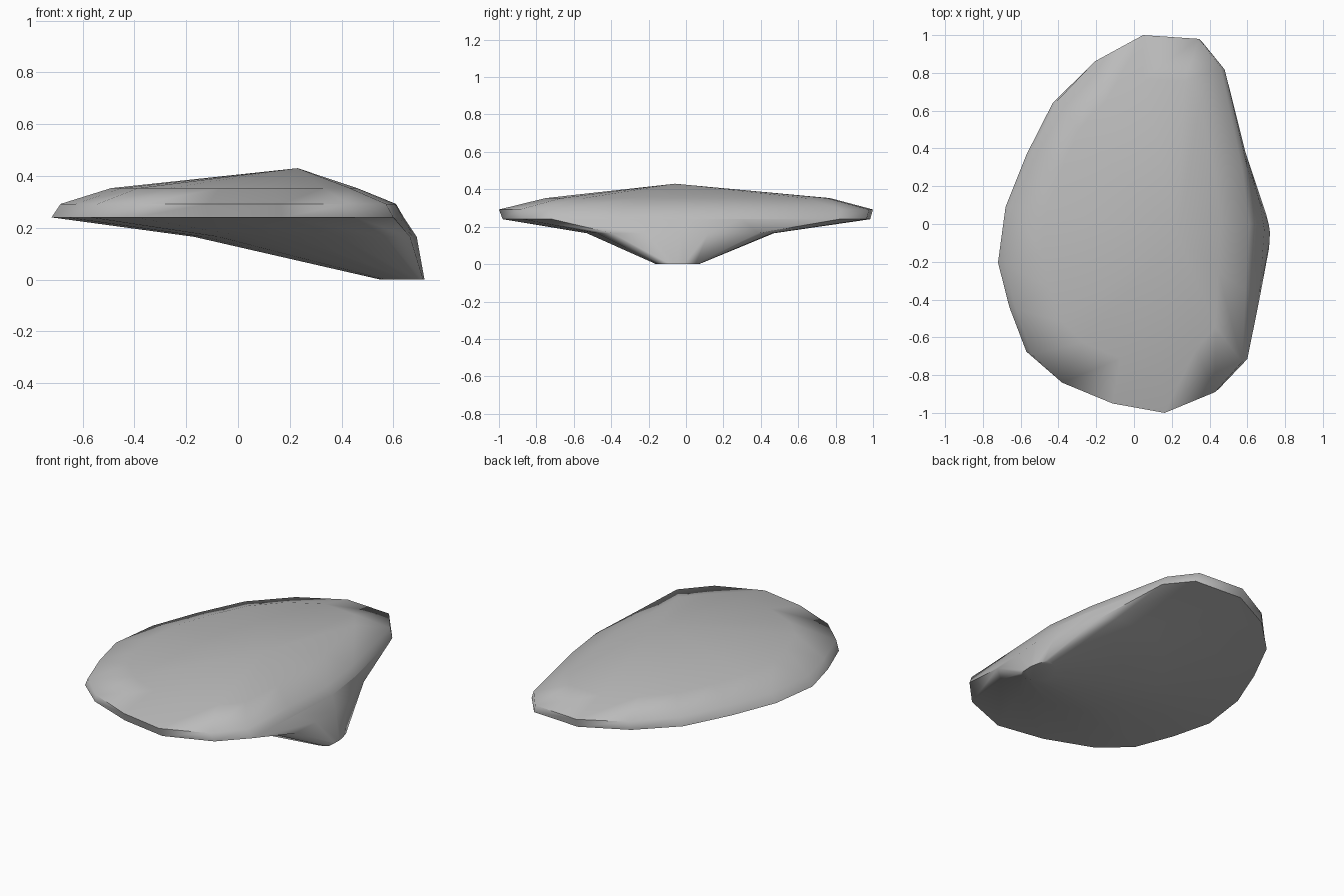
import bpy, bmesh, math

if "Cube" in bpy.data.objects:
    bpy.data.objects.remove(bpy.data.objects["Cube"])

# Shell outline seen from above, counter-clockwise
OUTLINE = [(0.60, -0.73), (0.62, -0.35), (0.64, 0.0), (0.60, 0.30), (0.48, 0.83),
           (0.36, 0.98), (0.05, 1.0), (-0.22, 0.86), (-0.43, 0.65), (-0.57, 0.37),
           (-0.68, 0.09), (-0.72, -0.21), (-0.66, -0.45), (-0.57, -0.69),
           (-0.40, -0.84), (-0.12, -0.95), (0.17, -1.0), (0.45, -0.89)]

grey = bpy.data.materials.new("shell_grey")
grey.diffuse_color = (0.5, 0.5, 0.5, 1)
grey.use_nodes = True
grey.node_tree.nodes["Principled BSDF"].inputs["Base Color"].default_value = grey.diffuse_color


def fit(x0, x1, y0, y1, z):
    """Outline squeezed into the given box at height z."""
    return [(x0 + (x + 0.72) / 1.36 * (x1 - x0), y0 + (y + 1) / 2 * (y1 - y0), z)
            for x, y in OUTLINE]


def valve(name, rings, apex=None):
    """Loft the rings and close the last one with a point or a flat cap."""
    bm = bmesh.new()
    loops = [[bm.verts.new(p) for p in ring] for ring in rings]
    n = len(OUTLINE)
    for a, b in zip(loops, loops[1:]):
        for i in range(n):
            j = (i + 1) % n
            bm.faces.new((a[i], a[j], b[j], b[i]))
    if apex:
        tip = bm.verts.new(apex)
        for i in range(n):
            bm.faces.new((loops[-1][i], loops[-1][(i + 1) % n], tip))
    else:
        bm.faces.new(loops[-1])
    bmesh.ops.recalc_face_normals(bm, faces=bm.faces)
    # An open valve must face away from its hollow side
    end = max(bm.faces, key=lambda f: abs(f.calc_center_median().z - 0.24))
    if end.normal.z * (1 if apex else -1) < 0:
        bmesh.ops.reverse_faces(bm, faces=bm.faces)
    mesh = bpy.data.meshes.new(name)
    bm.to_mesh(mesh)
    bm.free()
    mesh.materials.append(grey)
    obj = bpy.data.objects.new(name, mesh)
    bpy.context.collection.objects.link(obj)
    bpy.ops.object.select_all(action='DESELECT')
    obj.select_set(True)
    bpy.context.view_layer.objects.active = obj
    bpy.ops.object.shade_smooth_by_angle(angle=math.radians(75))


RIM = fit(-0.72, 0.64, -0.98, 0.985, 0.24)

# Domed upper valve with a thin steep lip
valve("upper_valve", [RIM, fit(-0.685, 0.61, -1.0, 1.0, 0.292),
                      fit(-0.49, 0.46, -0.75, 0.77, 0.353)], apex=(0.23, -0.06, 0.43))

# Lower valve, swept down to a blunt beak on the hinge side
valve("lower_valve", [RIM, fit(-0.17, 0.69, -0.53, 0.47, 0.165),
                      fit(0.55, 0.72, -0.16, 0.07, 0.0)])
